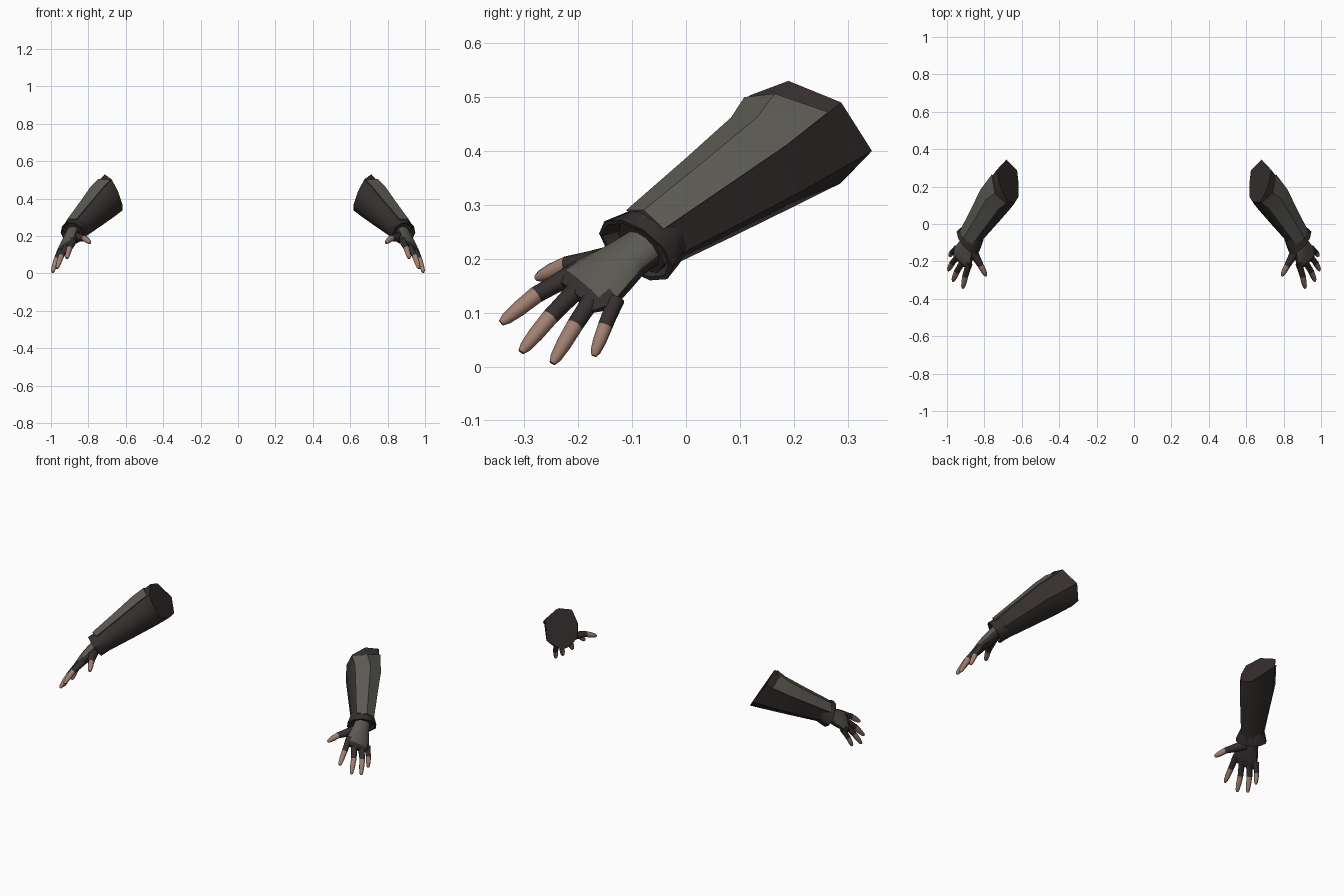
import bpy, bmesh, math
from mathutils import Vector as V

if "Cube" in bpy.data.objects:
    bpy.data.objects.remove(bpy.data.objects["Cube"])


def material(name, rgb):
    m = bpy.data.materials.new(name)
    m.diffuse_color = (*rgb, 1)
    m.use_nodes = True
    m.node_tree.nodes["Principled BSDF"].inputs["Base Color"].default_value = m.diffuse_color
    return m


DARK = material("dark leather", (0.036, 0.028, 0.028))
GREY = material("grey plate", (0.105, 0.100, 0.085))
SKIN = material("skin", (0.36, 0.215, 0.165))


def loft(name, rings, mats, rule=None, angle=40):
    """Skin a closed solid through rings of equal size, mirrored across x."""
    bm = bmesh.new()
    vs = [[bm.verts.new(p) for p in r] for r in rings]
    n = len(rings[0])
    for i in range(len(rings) - 1):
        for j in range(n):
            k = (j + 1) % n
            f = bm.faces.new((vs[i][j], vs[i][k], vs[i + 1][k], vs[i + 1][j]))
            f.material_index = rule(i, j) if rule else 0
    bm.faces.new(vs[0])
    end = bm.faces.new(vs[-1])
    end.material_index = rule(len(rings) - 2, 0) if rule else 0
    bmesh.ops.recalc_face_normals(bm, faces=bm.faces)
    me = bpy.data.meshes.new(name)
    bm.to_mesh(me)
    bm.free()
    for m in mats:
        me.materials.append(m)
    ob = bpy.data.objects.new(name, me)
    bpy.context.collection.objects.link(ob)
    bpy.ops.object.select_all(action='DESELECT')
    bpy.context.view_layer.objects.active = ob
    ob.select_set(True)
    bpy.ops.object.shade_smooth_by_angle(angle=math.radians(angle))
    mir = ob.modifiers.new("Mirror", 'MIRROR')
    mir.use_mirror_merge = False
    return ob


def oval(c, n, s, rn, rs, angles):
    return [c + n * (rn * math.cos(math.radians(a))) + s * (rs * math.sin(math.radians(a)))
            for a in angles]


# Forearm frame: axis runs wrist to elbow, up is the back of the arm
wrist, elbow = V((0.885, -0.09, 0.218)), V((0.675, 0.225, 0.43))
axis = (elbow - wrist).normalized()
up = V((0.72, -0.24, 0.63))
up = (up - axis * up.dot(axis)).normalized()
side = axis.cross(up)
ANG = [-52, -5, 40, 98, 150, 185, 222, 265]


def arm_ring(t, r):
    return oval(wrist.lerp(elbow, t), up, side, r, r, ANG)


# Sleeve, ending in a slanted cut at the elbow
cut = [V(p) for p in [(0.675, 0.118, 0.503), (0.713, 0.19, 0.53), (0.735, 0.288, 0.49),
                      (0.682, 0.345, 0.40), (0.625, 0.287, 0.34), (0.618, 0.225, 0.337),
                      (0.618, 0.145, 0.37), (0.64, 0.118, 0.435)]]
sleeve = [arm_ring(0.02, 0.062), arm_ring(0.12, 0.064), arm_ring(0.45, 0.083),
          arm_ring(0.75, 0.099), cut]
loft("sleeve", sleeve, [DARK], angle=50)

# Raised forearm plate with a centre ridge, following three edges of the sleeve
plate = []
start = arm_ring(0.07, 0.065)
top = [sleeve[3][j].lerp(cut[j], f) for j, f in enumerate((0.82, 0.6, 0.75))]
for i, row in enumerate([start, sleeve[2], sleeve[3], top]):
    t = (0.07, 0.45, 0.75, 0.95)[i]
    c = wrist.lerp(elbow, t)
    outer, inner = [], []
    for j in range(3):
        d = row[j] - c
        d = (d - axis * d.dot(axis)).normalized()
        outer.append(row[j] + d * 0.007)
        inner.append(row[j] - d * 0.004)
    plate.append(outer + inner[::-1])
loft("forearm_plate", plate, [GREY], angle=25)

# Flared cuff, slanted towards the thumb side
ring_angles = [i * 36 - 18 for i in range(10)]


def cuff_ring(t, rn, rs, slant):
    s = side * rs + axis * slant
    return oval(wrist.lerp(elbow, t), up, s, rn, 1, ring_angles)


loft("cuff", [cuff_ring(0.16, 0.058, 0.06, 0.0), cuff_ring(0.10, 0.063, 0.07, 0.006),
              cuff_ring(-0.01, 0.064, 0.087, 0.012), cuff_ring(-0.01, 0.056, 0.078, 0.012),
              cuff_ring(0.05, 0.045, 0.06, 0.0)], [DARK])

# Palm: flattened rings from wrist to knuckles, back of the hand in grey
along = V((0.26, -0.77, -0.58)).normalized()
across = V((0.507, 0.82, -0.27))
across = (across - along * across.dot(along)).normalized()
back = across.cross(along) * -1
palm_angles = [i * 30 - 75 for i in range(12)]
palm_rows = [((0.878, -0.07, 0.226), 0.034, 0.044), ((0.891, -0.108, 0.200), 0.034, 0.048),
             ((0.903, -0.140, 0.176), 0.032, 0.060), ((0.913, -0.166, 0.157), 0.028, 0.069),
             ((0.919, -0.188, 0.143), 0.023, 0.072), ((0.925, -0.206, 0.131), 0.013, 0.060)]
loft("palm", [oval(V(c), back, across, rn, rs, palm_angles) for c, rn, rs in palm_rows],
     [DARK, GREY], lambda i, j: 1 if i < 3 and 0 <= j <= 4 or (i == 3 and 1 <= j <= 3) else 0)


# Fingers: tapered tubes, gloved at the base and bare at the tip
def finger(name, base, mid, tip, radii):
    b, m, t = V(base), V(mid), V(tip)
    pts = [b, b.lerp(m, 0.6), m, m.lerp(t, 0.5), m.lerp(t, 0.85), t]
    rings = []
    for i, p in enumerate(pts):
        d = (pts[min(i + 1, 5)] - pts[max(i - 1, 0)]).normalized()
        n = (back - d * back.dot(d)).normalized()
        rings.append(oval(p, n, d.cross(n), radii[i], radii[i], range(0, 360, 45)))
    loft(name, rings, [DARK, SKIN], lambda i, j: 1 if i >= 2 else 0, angle=60)


R = (0.019, 0.0165, 0.0160, 0.0145, 0.011, 0.006)
finger("index_finger", (0.882, -0.212, 0.170), (0.902, -0.278, 0.133), (0.915, -0.343, 0.081), R)
finger("middle_finger", (0.912, -0.198, 0.148), (0.946, -0.252, 0.092), (0.968, -0.306, 0.027), R)
finger("ring_finger", (0.936, -0.168, 0.135), (0.970, -0.206, 0.077), (0.992, -0.248, 0.006), R)
finger("little_finger", (0.950, -0.130, 0.125), (0.972, -0.150, 0.075), (0.985, -0.171, 0.020),
       [r * 0.9 for r in R])
finger("thumb", (0.880, -0.115, 0.198), (0.820, -0.222, 0.188), (0.790, -0.278, 0.164),
       (0.032, 0.022, 0.0165, 0.015, 0.011, 0.006))
